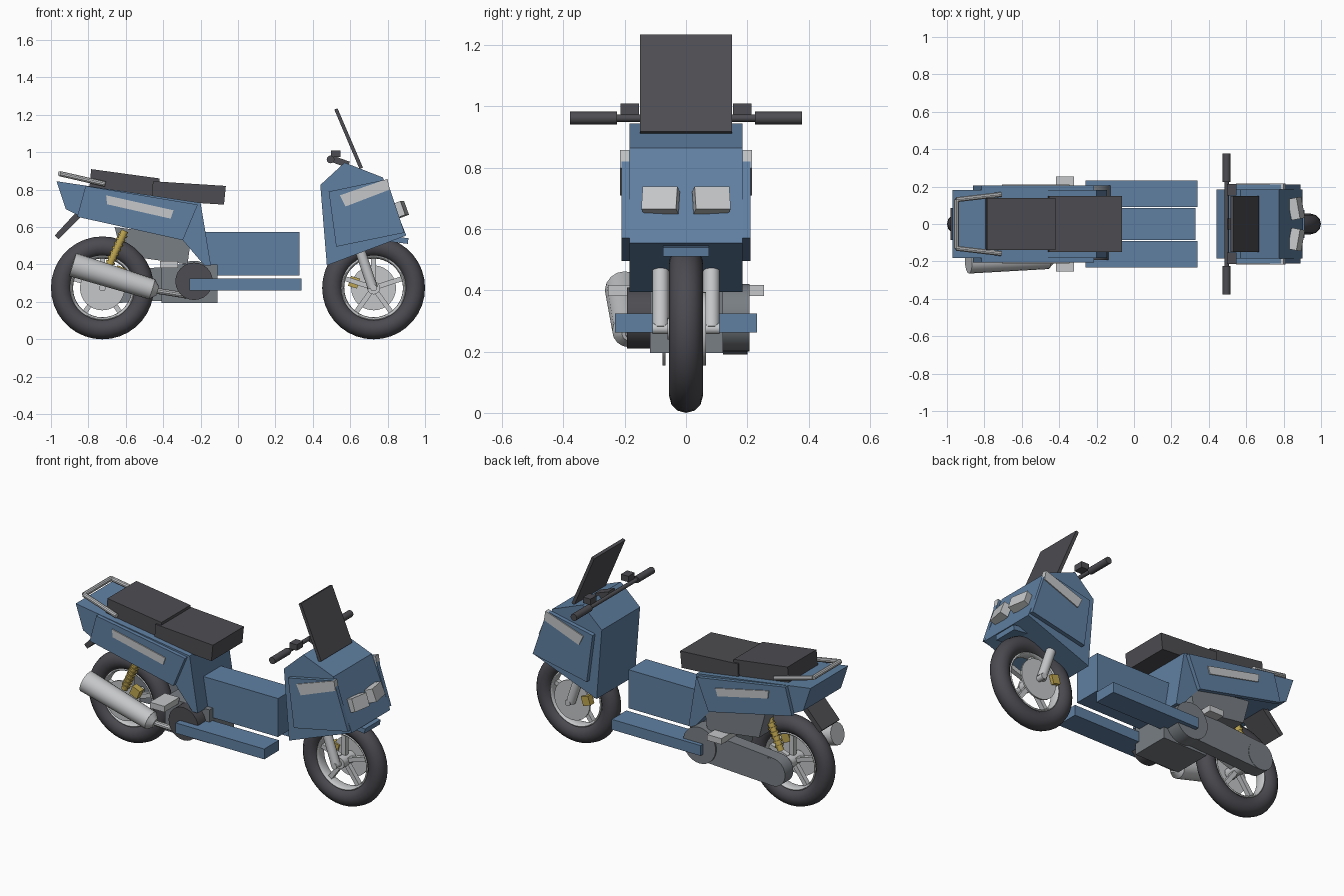
import bpy, bmesh, math
from mathutils import Vector

if "Cube" in bpy.data.objects:
    bpy.data.objects.remove(bpy.data.objects["Cube"])


def material(name, r, g, b):
    m = bpy.data.materials.new(name)
    m.diffuse_color = (r, g, b, 1)
    m.use_nodes = True
    m.node_tree.nodes["Principled BSDF"].inputs["Base Color"].default_value = m.diffuse_color
    return m


BLUE = material("blue paint", .115, .215, .36)
DARK = material("dark seat grey", .075, .075, .085)
RUBBER = material("tyre rubber", .07, .068, .08)
LIGHT = material("light silver", .56, .57, .58)
GREY = material("engine grey", .19, .21, .23)
GOLD = material("gold", .52, .38, .08)


def finish(ob, name, mat, smooth=False):
    ob.name = name
    ob.data.materials.clear()
    ob.data.materials.append(mat)
    if smooth:
        bpy.ops.object.select_all(action='DESELECT')
        ob.select_set(True)
        bpy.context.view_layer.objects.active = ob
        bpy.ops.object.shade_smooth_by_angle(angle=math.radians(35))
    return ob


def prism(name, pts, y0, y1, mat):
    """Side profile of (x, z) points extruded from y0 to y1."""
    bm = bmesh.new()
    face = bm.faces.new([bm.verts.new((x, y0, z)) for x, z in pts])
    out = bmesh.ops.extrude_face_region(bm, geom=[face])
    verts = [g for g in out["geom"] if isinstance(g, bmesh.types.BMVert)]
    bmesh.ops.translate(bm, verts=verts, vec=(0, y1 - y0, 0))
    bmesh.ops.recalc_face_normals(bm, faces=bm.faces)
    me = bpy.data.meshes.new(name)
    bm.to_mesh(me)
    bm.free()
    ob = bpy.data.objects.new(name, me)
    bpy.context.collection.objects.link(ob)
    return finish(ob, name, mat)


def both(name, pts, y0, y1, mat):
    for s in (-1, 1):
        prism(name, pts, s * y0, s * y1, mat)


def rect(x0, x1, z0, z1):
    return [(x0, z0), (x1, z0), (x1, z1), (x0, z1)]


def box(name, loc, size, mat, rot=(0, 0, 0)):
    bpy.ops.mesh.primitive_cube_add(size=1, location=loc, rotation=rot)
    ob = bpy.context.object
    ob.scale = size
    return finish(ob, name, mat)


def rod(name, a, b, r, mat, r2=None, n=16):
    a, b = Vector(a), Vector(b)
    d = b - a
    bpy.ops.mesh.primitive_cone_add(vertices=n, radius1=r, radius2=r if r2 is None else r2,
                                    depth=d.length, location=(a + b) / 2,
                                    rotation=d.to_track_quat('Z', 'Y').to_euler())
    return finish(bpy.context.object, name, mat, True)


def wheel(label, cx, disc_y):
    cz = .275
    for part, major, minor, mat in (("tyre", .22, .055, RUBBER), ("rim", .168, .011, LIGHT)):
        bpy.ops.mesh.primitive_torus_add(major_radius=major, minor_radius=minor, major_segments=36,
                                         minor_segments=12, location=(cx, 0, cz),
                                         rotation=(math.pi / 2, 0, 0))
        ob = finish(bpy.context.object, f"{label}_{part}", mat, True)
        if part == "rim":
            ob.scale.z = 3
    rod(label + "_hub", (cx, -.06, cz), (cx, .06, cz), .035, LIGHT)
    rod(label + "_axle", (cx, -.11, cz), (cx, .11, cz), .018, LIGHT)
    for i in range(5):
        a = math.pi / 2 + i * math.tau / 5
        box(label + "_spoke", (cx + .1 * math.cos(a), 0, cz + .1 * math.sin(a)),
            (.14, .03, .026), LIGHT, (0, -a, 0))
    rod(label + "_brake_disc", (cx, disc_y - .005, cz), (cx, disc_y + .005, cz), .12, LIGHT, n=32)


wheel("front", .725, .06)
wheel("rear", -.725, -.072)

# Front fork, brake caliper and mudguard
for s in (-1, 1):
    rod("fork_leg", (.72, s * .083, .275), (.61, s * .083, .60), .027, LIGHT)
box("front_caliper", (.62, .065, .305), (.05, .04, .055), GOLD, (0, .3, 0))
box("front_mudguard", (.83, 0, .535), (.16, .15, .03), BLUE, (0, .12, 0))

# Front fairing with side panels and pale plates
prism("fairing", [(.44, .825), (.57, .945), (.775, .865), (.90, .555), (.475, .395)],
      -.185, .185, BLUE)
both("fairing_side_panel", [(.485, .79), (.795, .855), (.89, .57), (.525, .495)], .185, .21, BLUE)
both("fairing_plate", [(.545, .77), (.80, .858), (.81, .80), (.575, .71)], .185, .216, LIGHT)
for s in (-1, 1):
    box("headlight", (.868, s * .083, .694), (.05, .115, .078), LIGHT,
        (0, math.radians(-20), s * math.radians(10)))

# Windscreen and handlebar
prism("windscreen", [(.515, 1.228), (.532, 1.235), (.668, .918), (.65, .91)], -.15, .15, DARK)
rod("handlebar", (.495, -.25, .962), (.495, .25, .962), .012, DARK)
box("handlebar_stem", (.545, 0, .95), (.10, .06, .035), DARK, (0, .35, 0))
for s in (-1, 1):
    rod("grip", (.495, s * .225, .962), (.495, s * .378, .962), .021, DARK, n=12)
    box("brake_reservoir", (.522, s * .183, .992), (.05, .06, .036), DARK)

# Step-through tunnel and floorboards
prism("centre_tunnel", rect(-.18, .33, .34, .575), -.085, .085, BLUE)
both("floorboard", rect(-.26, .34, .262, .325), .09, .232, BLUE)

# Rear bodywork, side panels and pale plates
prism("rear_body", [(-.97, .845), (-.20, .73), (-.145, .395), (-.18, .395), (-.30, .535),
                    (-.86, .665), (-.92, .695)], -.182, .182, BLUE)
both("rear_side_panel", [(-.815, .82), (-.215, .72), (-.295, .53), (-.86, .655)], .18, .205, BLUE)
both("rear_plate", [(-.705, .77), (-.345, .69), (-.36, .645), (-.70, .722)], .2, .211, LIGHT)

# Seat
prism("rear_seat", [(-.785, .91), (-.42, .86), (-.425, .765), (-.795, .81)], -.14, .14, DARK)
prism("front_seat", [(-.455, .845), (-.065, .82), (-.075, .72), (-.46, .745)], -.15, .15, DARK)

# Grab rail
rail = [(-.71, -.158, .83), (-.95, -.13, .885), (-.95, .13, .885), (-.71, .158, .83)]
for a, b in zip(rail, rail[1:]):
    rod("grab_rail", a, b, .014, LIGHT, n=10)

# Rear mud flap
prism("mud_flap", [(-.86, .685), (-.83, .665), (-.96, .535), (-.98, .555)], -.085, .085, DARK)

# Rear shocks with coil rings, and rear caliper
for s in (-1, 1):
    top, low = Vector((-.605, s * .09, .58)), Vector((-.705, s * .09, .36))
    rod("shock", low, top, .019, GOLD, n=12)
    for i in range(8):
        p = low.lerp(top, .1 + i * .11)
        rod("shock_coil", p, p + (top - low) * .045, .025, GOLD, n=12)
box("rear_caliper", (-.63, -.08, .36), (.055, .04, .055), GOLD, (0, .4, 0))

# Engine, covers and airbox
prism("engine_block", rect(-.41, -.11, .195, .40), -.118, .12, GREY)
rod("clutch_cover", (-.235, -.115, .31), (-.235, -.192, .31), .1, DARK, n=24)
rod("belt_cover_front", (-.235, .12, .31), (-.235, .207, .31), .11, GREY, n=32)
rod("belt_cover_rear", (-.725, .12, .275), (-.725, .2, .275), .085, GREY, n=32)
prism("belt_cover_case", [(-.235, .40), (-.725, .36), (-.725, .19), (-.235, .215)], .12, .198, GREY)
prism("airbox", [(-.66, .60), (-.25, .55), (-.27, .40), (-.62, .45)], .08, .18, GREY)
both("foot_peg", rect(-.418, -.32, .382, .418), .11, .255, LIGHT)

# Exhaust
rod("muffler", (-.885, -.2, .4), (-.46, -.185, .268), .065, LIGHT, .056)
rod("muffler_neck", (-.46, -.185, .268), (-.43, -.184, .259), .056, LIGHT, .025)
rod("exhaust_pipe", (-.44, -.184, .26), (-.25, -.14, .23), .016, LIGHT, n=10)
